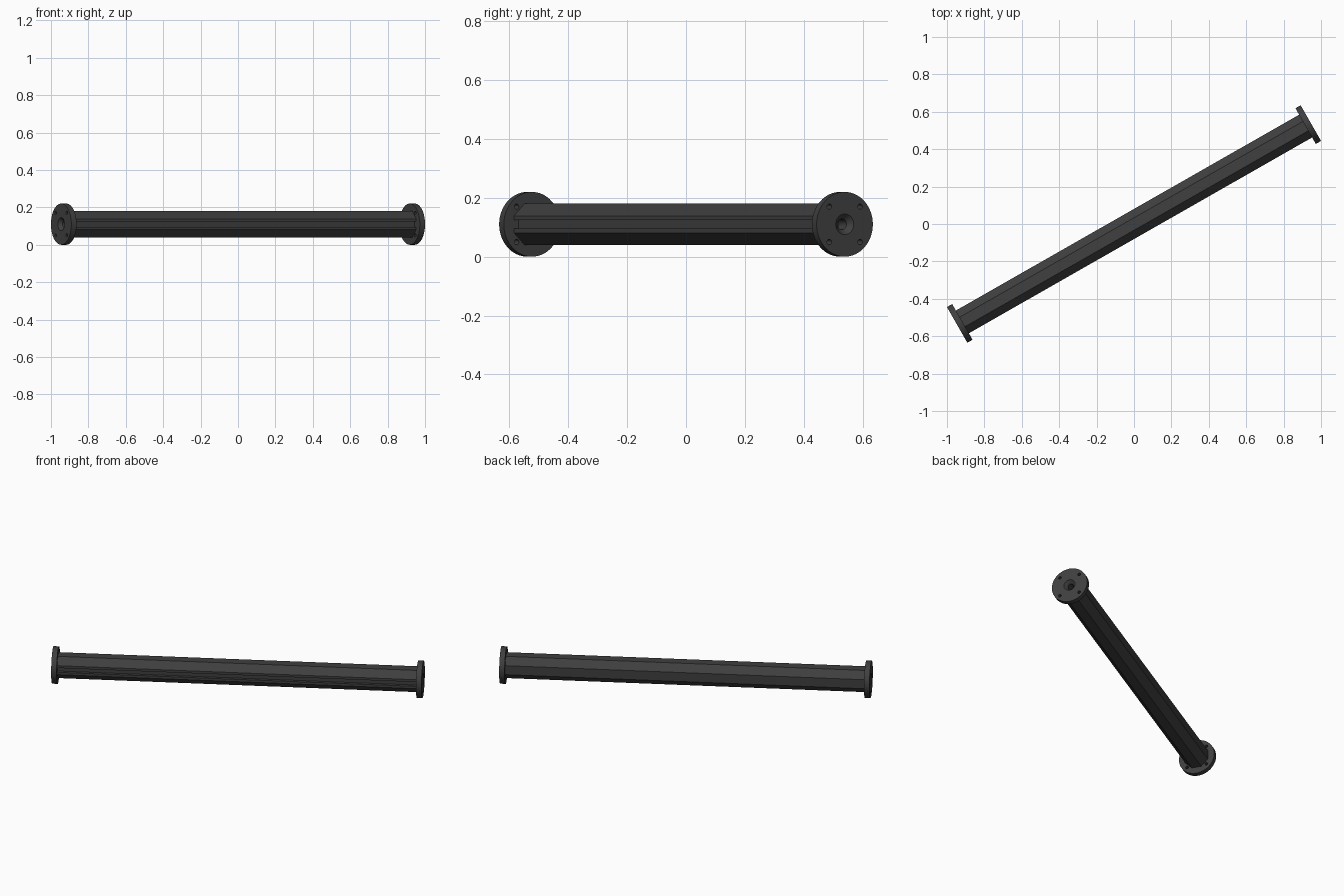
import bpy, bmesh, math
from mathutils import Matrix

if "Cube" in bpy.data.objects:
    bpy.data.objects.remove(bpy.data.objects["Cube"])

ANGLE = math.radians(29.7)
R, HALF, T = 0.11, 1.0885, 0.032      # flange radius, half length, flange thickness
APO = 0.07                            # octagon flat distance
PLACE = Matrix.Translation((0, 0, R)) @ Matrix.Rotation(ANGLE, 4, 'Z')

mat = bpy.data.materials.new("dark_grey")
mat.diffuse_color = (0.05, 0.05, 0.05, 1)
mat.use_nodes = True
mat.node_tree.nodes["Principled BSDF"].inputs["Base Color"].default_value = mat.diffuse_color


def make(name, bm):
    bmesh.ops.recalc_face_normals(bm, faces=bm.faces)
    me = bpy.data.meshes.new(name)
    bm.to_mesh(me)
    bm.free()
    ob = bpy.data.objects.new(name, me)
    bpy.context.collection.objects.link(ob)
    return ob


def add_cyl(bm, x, length, r1, r2, y=0, z=0, seg=32):
    """Cone or cylinder along x, r1 at the low-x end."""
    m = Matrix.Translation((x, y, z)) @ Matrix.Rotation(math.pi / 2, 4, 'Y')
    bmesh.ops.create_cone(bm, cap_ends=True, segments=seg, radius1=r1,
                          radius2=r2, depth=length, matrix=m)


def cut(target, bm):
    cutter = make("cutter", bm)
    cutter.hide_render = True
    mod = target.modifiers.new("cut", 'BOOLEAN')
    mod.operation, mod.solver, mod.object = 'DIFFERENCE', 'EXACT', cutter
    dg = bpy.context.evaluated_depsgraph_get()
    target.data = bpy.data.meshes.new_from_object(target.evaluated_get(dg))
    target.modifiers.clear()
    bpy.data.objects.remove(cutter)


def finish(ob):
    ob.data.materials.clear()
    ob.data.materials.append(mat)
    ob.matrix_world = PLACE


# octagonal beam with a channel along its front flat
h = APO * math.tan(math.pi / 8)
g, d = 0.014, 0.018
prof = [(-APO, -h), (-h, -APO), (h, -APO), (APO, -h), (APO, h), (h, APO),
        (-h, APO), (-APO, h), (-APO, g), (-APO + d, g), (-APO + d, -g), (-APO, -g)]
bm = bmesh.new()
ends = HALF - T
f = bm.faces.new([bm.verts.new((-ends, y, z)) for y, z in prof])
ext = bmesh.ops.extrude_face_region(bm, geom=[f], use_keep_orig=True)
bmesh.ops.translate(bm, vec=(2 * ends, 0, 0),
                    verts=[v for v in ext["geom"] if isinstance(v, bmesh.types.BMVert)])
beam = make("beam", bm)

# centre bore in each beam end
for s in (-1, 1):
    bm = bmesh.new()
    add_cyl(bm, s * ends, 0.08, 0.018, 0.018)
    cut(beam, bm)
finish(beam)

# round end flanges
for s, name in ((-1, "left_flange"), (1, "right_flange")):
    bm = bmesh.new()
    add_cyl(bm, s * (HALF - T / 2), T, R, R, seg=64)
    flange = make(name, bm)

    # countersunk centre hole
    bm = bmesh.new()
    r = (0.036, 0.018) if s < 0 else (0.018, 0.036)
    add_cyl(bm, s * (HALF - 0.009), 0.02, *r)
    cut(flange, bm)
    bm = bmesh.new()
    add_cyl(bm, s * HALF, 0.1, 0.018, 0.018)
    cut(flange, bm)

    # four bolt holes
    bm = bmesh.new()
    for y in (-0.06, 0.06):
        for z in (-0.06, 0.06):
            add_cyl(bm, s * HALF, 0.1, 0.009, 0.009, y, z, 16)
    cut(flange, bm)
    finish(flange)
    bpy.ops.object.select_all(action='DESELECT')
    flange.select_set(True)
    bpy.context.view_layer.objects.active = flange
    bpy.ops.object.shade_smooth_by_angle(angle=math.radians(30))
